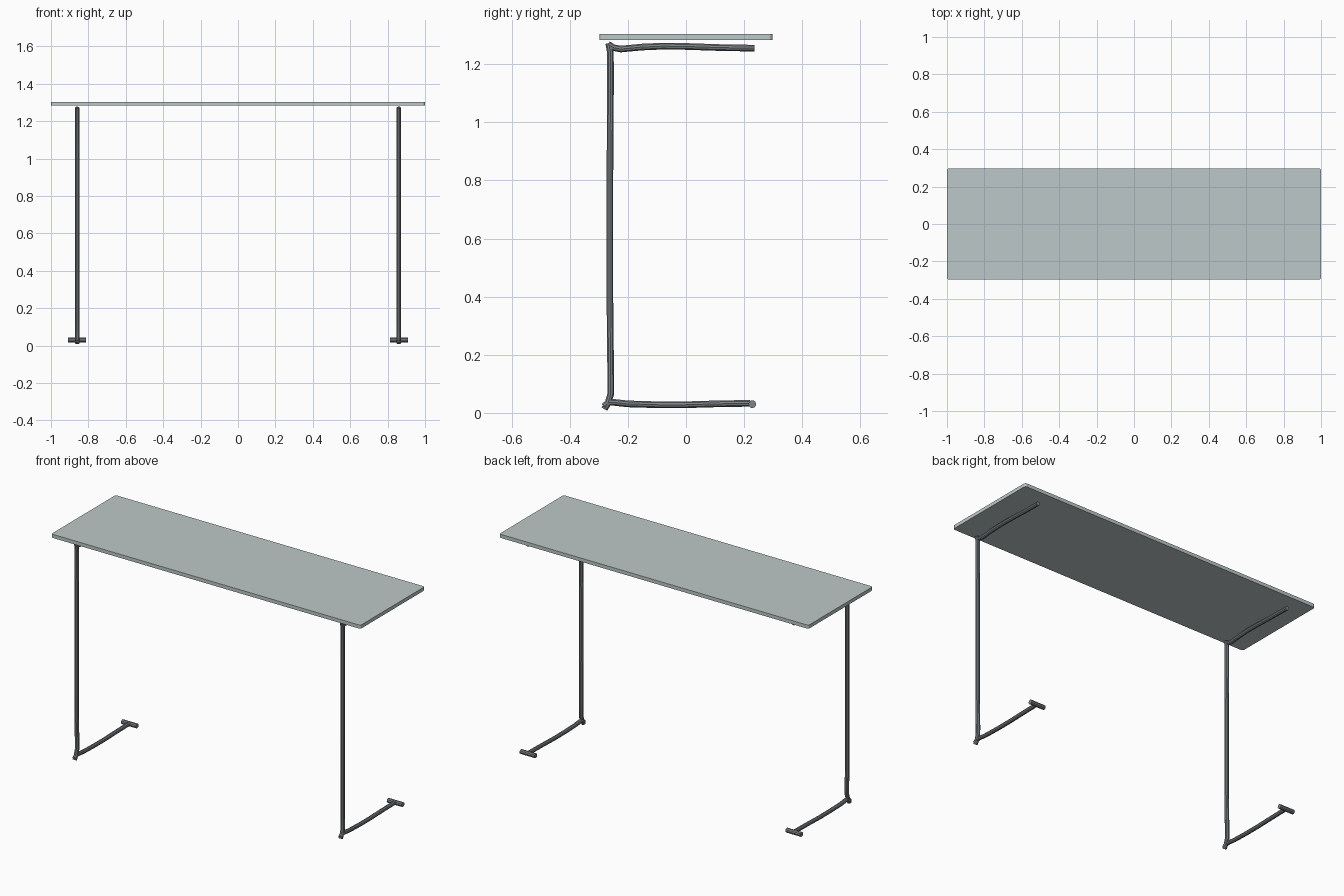
import bpy, bmesh
from mathutils import Vector

if "Cube" in bpy.data.objects:
    bpy.data.objects.remove(bpy.data.objects["Cube"], do_unlink=True)


def make_material(name, colour):
    mat = bpy.data.materials.new(name)
    mat.use_nodes = True
    mat.diffuse_color = colour
    mat.node_tree.nodes["Principled BSDF"].inputs["Base Color"].default_value = colour
    return mat


top_grey = make_material("pale_green_grey", (0.51, 0.58, 0.58, 1))
metal = make_material("steel_grey", (0.21, 0.23, 0.25, 1))


def tube(name, points, radius):
    """Round capped tube swept along a path, turned into a smooth mesh."""
    curve = bpy.data.curves.new(name, "CURVE")
    curve.dimensions = "3D"
    curve.bevel_depth = radius
    curve.bevel_resolution = 3
    curve.use_fill_caps = True
    spline = curve.splines.new("POLY")
    spline.points.add(len(points) - 1)
    for p, co in zip(spline.points, points):
        p.co = (*co, 1)
    curve.materials.append(metal)
    obj = bpy.data.objects.new(name, curve)
    bpy.context.collection.objects.link(obj)
    bpy.ops.object.select_all(action="DESELECT")
    obj.select_set(True)
    bpy.context.view_layer.objects.active = obj
    bpy.ops.object.convert(target="MESH")
    bpy.ops.object.shade_smooth_by_angle()


# Tabletop: thin slab with slightly rounded corners
mesh = bpy.data.meshes.new("tabletop")
bm = bmesh.new()
bmesh.ops.create_cube(bm, size=1)
bmesh.ops.scale(bm, verts=bm.verts, vec=Vector((2, 0.594, 0.021)))
bmesh.ops.translate(bm, verts=bm.verts, vec=Vector((0, 0, 1.293)))
upright_edges = [e for e in bm.edges
                 if abs(e.verts[0].co.z - e.verts[1].co.z) > 0.01]
bmesh.ops.bevel(bm, geom=upright_edges, offset=0.012, segments=4,
                profile=0.5, affect="EDGES")
bm.to_mesh(mesh)
bm.free()
mesh.materials.append(top_grey)
bpy.context.collection.objects.link(bpy.data.objects.new("tabletop", mesh))

# Leg paths as (y, z), with the small kinks at the corners
paths = {
    "upright": [(-0.281, 0.013), (-0.268, 0.035), (-0.259, 0.065), (-0.259, 0.12),
                (-0.262, 0.4), (-0.262, 0.8), (-0.26, 1.1), (-0.26, 1.24),
                (-0.266, 1.272)],
    "support_arm": [(-0.268, 1.268), (-0.25, 1.257), (-0.225, 1.252), (-0.15, 1.259),
                    (-0.08, 1.262), (0, 1.261), (0.12, 1.257), (0.236, 1.255)],
    "foot_rail": [(-0.283, 0.022), (-0.265, 0.036), (-0.245, 0.036), (-0.2, 0.031),
                  (-0.1, 0.028), (0, 0.028), (0.1, 0.031), (0.22, 0.033)],
}

# Two matching legs, each with a crossbar at the end of the foot
for side, x in (("left", 0.86), ("right", -0.86)):
    for part, path in paths.items():
        tube(f"{side}_{part}", [(x, y, z) for y, z in path], 0.012)
    tube(f"{side}_foot_crossbar",
         [(x - 0.048, 0.228, 0.03), (x + 0.048, 0.228, 0.03)], 0.0135)
